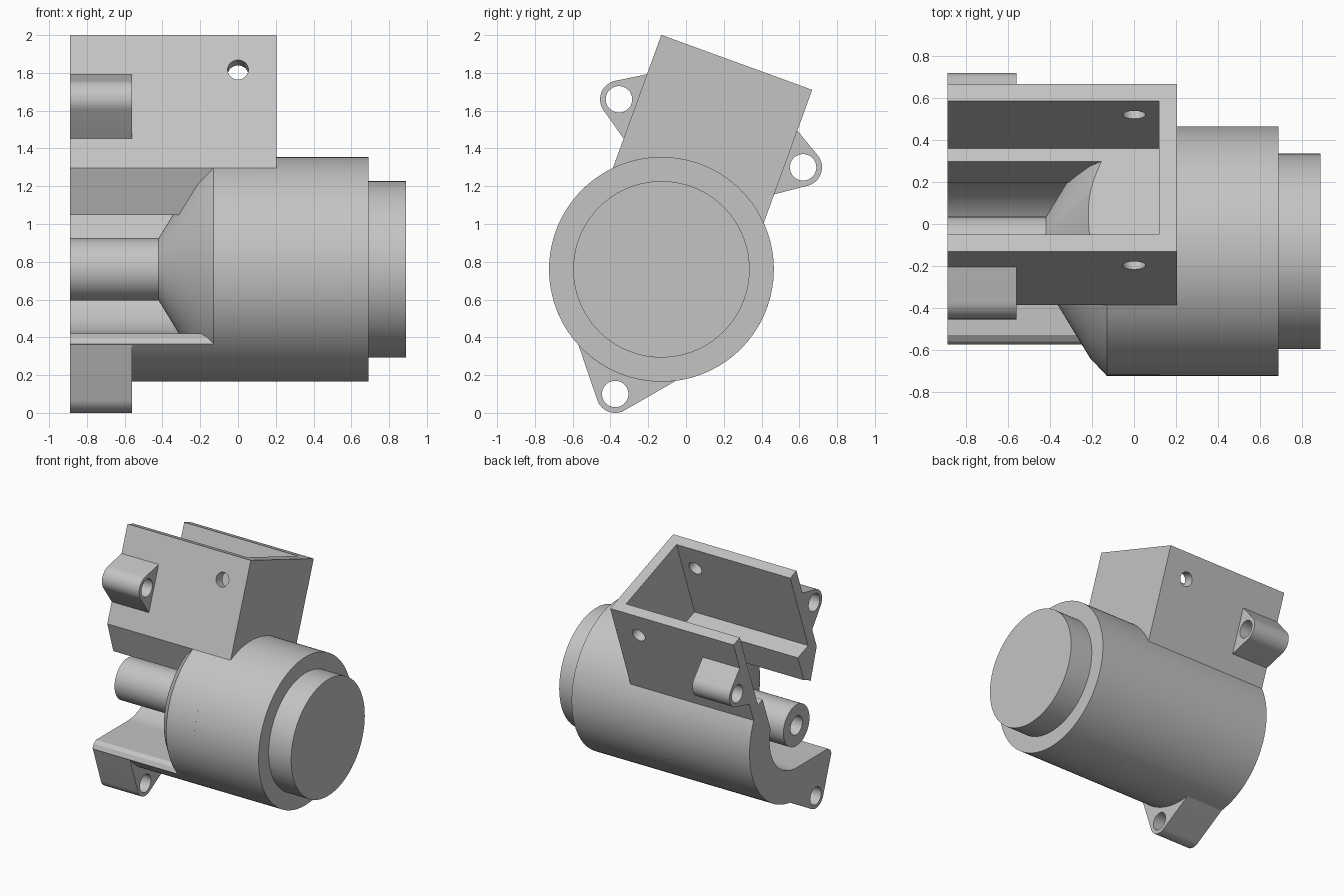
import bpy, bmesh
from math import sin, cos, radians, degrees, atan2, asin, sqrt, pi
from mathutils import Vector
from mathutils.geometry import convex_hull_2d

if "Cube" in bpy.data.objects:
    bpy.data.objects.remove(bpy.data.objects["Cube"], do_unlink=True)

# Axis of the barrel and the tilt of the box around it
CY, CZ, TILT = -0.13, 0.76, radians(20)
R, BORE = 0.595, 0.34              # barrel and cavity radius
OUT, INN, TOP, FLOOR = 0.425, 0.34, 1.166, 0.497   # box section
X0, X1, X2, X3 = -0.89, -0.13, 0.12, 0.205         # stations along x

grey = bpy.data.materials.new("plain grey")
grey.use_nodes = True
colour = (0.55, 0.55, 0.55, 1)
grey.diffuse_color = colour
grey.node_tree.nodes["Principled BSDF"].inputs["Base Color"].default_value = colour


def to_world(x, u, v):
    return Vector((x, CY + u * cos(TILT) + v * sin(TILT),
                   CZ - u * sin(TILT) + v * cos(TILT)))


def to_local(y, z):
    y, z = y - CY, z - CZ
    return (y * cos(TILT) - z * sin(TILT), y * sin(TILT) + z * cos(TILT))


def arc(r, start, end, n=48, centre=(0, 0)):
    steps = [radians(start + (end - start) * i / n) for i in range(n + 1)]
    return [(centre[0] + r * cos(a), centre[1] + r * sin(a)) for a in steps]


def finish(name, bm):
    bmesh.ops.recalc_face_normals(bm, faces=bm.faces[:])
    mesh = bpy.data.meshes.new(name)
    bm.to_mesh(mesh)
    bm.free()
    obj = bpy.data.objects.new(name, mesh)
    bpy.context.collection.objects.link(obj)
    mesh.materials.append(grey)
    return obj


def activate(obj):
    bpy.ops.object.select_all(action='DESELECT')
    obj.select_set(True)
    bpy.context.view_layer.objects.active = obj


def extrude(name, section, xa, xb):
    """Extrude a tilted cross-section along x."""
    bm = bmesh.new()
    a = [bm.verts.new(to_world(xa, *p)) for p in section]
    b = [bm.verts.new(to_world(xb, *p)) for p in section]
    bm.faces.new(a)
    bm.faces.new(b)
    for i in range(len(a)):
        j = (i + 1) % len(a)
        bm.faces.new((a[i], a[j], b[j], b[i]))
    return finish(name, bm)


def lathe(name, profile, clip=None, n=96):
    """Turn an (x, radius) profile around the barrel axis."""
    bm = bmesh.new()
    rings = [[bm.verts.new(to_world(x, r * cos(2 * pi * i / n), r * sin(2 * pi * i / n)))
              for i in range(n)] for x, r in profile]
    for a, b in zip(rings, rings[1:]):
        for i in range(n):
            j = (i + 1) % n
            bm.faces.new((a[i], a[j], b[j], b[i]))
    bm.faces.new(rings[0])
    bm.faces.new(rings[-1])
    if clip:
        cut = bmesh.ops.bisect_plane(
            bm, geom=bm.verts[:] + bm.edges[:] + bm.faces[:], dist=1e-5,
            plane_co=to_world(0, 0, clip), plane_no=to_world(0, 0, 1) - to_world(0, 0, 0),
            clear_outer=True)
        edges = [e for e in cut["geom_cut"] if isinstance(e, bmesh.types.BMEdge)]
        bmesh.ops.holes_fill(bm, edges=edges)
    return finish(name, bm)


def drill(obj, centre, axis, radius, depth):
    """Cut a round hole through a part."""
    bpy.ops.mesh.primitive_cylinder_add(vertices=40, radius=radius, depth=depth, location=centre)
    cutter = bpy.context.object
    cutter.rotation_euler = Vector(axis).to_track_quat('Z', 'Y').to_euler()
    cutter.hide_render = True
    mod = obj.modifiers.new("hole", 'BOOLEAN')
    mod.operation, mod.solver, mod.object = 'DIFFERENCE', 'EXACT', cutter
    activate(obj)
    bpy.ops.object.modifier_apply(modifier=mod.name)
    bpy.data.objects.remove(cutter, do_unlink=True)


parts = []
side = degrees(atan2(sqrt(R * R - OUT * OUT), OUT))   # where box meets barrel
joint = R * sin(radians(side))

# Rear half of the open end: box wall, curved shell and lower lip
slot, ledge = 0.276, -0.2
lip = [to_local(*p) for p in ((-0.575, 0.365), (-0.56, 0.4), (-0.53, 0.42))]
lip_angle = degrees(atan2(lip[0][1], lip[0][0]))
bore_end = degrees(atan2(sqrt(BORE ** 2 - slot ** 2), slot))
section = ([(OUT, TOP)] + arc(R, side, lip_angle) + lip[1:] + arc(BORE, -70, bore_end)
           + [(slot, FLOOR), (INN, FLOOR), (INN, TOP)])
parts.append(extrude("rear_wall_and_shell", section, X0, X1))

# Front wall of the open end with its inner ledge
ledge_angle = 90 - degrees(asin(ledge / BORE))
section = ([(-OUT, TOP), (-INN, TOP), (-INN, FLOOR), (ledge, FLOOR)]
           + arc(BORE, ledge_angle, 142, 10) + [(-OUT, joint)])
parts.append(extrude("front_wall", section, X0, X1))

# Barrel middle with the closed box floor and pin holes
section = ([(-INN, TOP), (-INN, FLOOR), (INN, FLOOR), (INN, TOP), (OUT, TOP)]
           + arc(R, side, -180 - side, 80) + [(-OUT, TOP)])
box = extrude("box_and_barrel", section, X1, X2)
drill(box, to_world(0, 0, 0.97), to_world(0, 1, 0) - to_world(0, 0, 0), 0.055, 1.2)
parts.append(box)

# Box end plate
parts.append(extrude("box_end_plate",
                     [(-OUT, 0.3), (OUT, 0.3), (OUT, TOP), (-OUT, TOP)], X2, X3))

# Barrel end with its stepped cap
parts.append(lathe("barrel_end", [(X2, R), (0.69, R), (0.69, 0.467), (0.89, 0.467)]))

# Hollow shaft flaring into the barrel
parts.append(lathe("shaft_and_cone",
                   [(-0.6, 0.075), (X0, 0.075), (X0, 0.165), (-0.42, 0.165),
                    (-0.21, 0.51), (X1, R)], clip=FLOOR))

# Mounting lugs: round eye blended to the body
lugs = {
    "lower_lug": ((-0.375, 0.1), ((-0.572, 0.367), (-0.05, 0.172))),
    "front_lug": ((-0.355, 1.66), ((-0.195, 1.795), (-0.325, 1.445))),
    "rear_lug": ((0.62, 1.3), ((0.585, 1.5), (0.46, 1.155))),
}
for name, (eye, roots) in lugs.items():
    centre = to_local(*eye)
    pts = arc(0.1, 0, 352.5, 47, centre) + [to_local(*p) for p in roots]
    hull = [pts[i] for i in convex_hull_2d([Vector(p) for p in pts])]
    lug = extrude(name, hull, X0, -0.56)
    drill(lug, to_world(-0.72, *centre), (1, 0, 0), 0.07, 0.6)
    parts.append(lug)

for obj in parts:
    activate(obj)
    bpy.ops.object.shade_smooth_by_angle(angle=radians(25))
